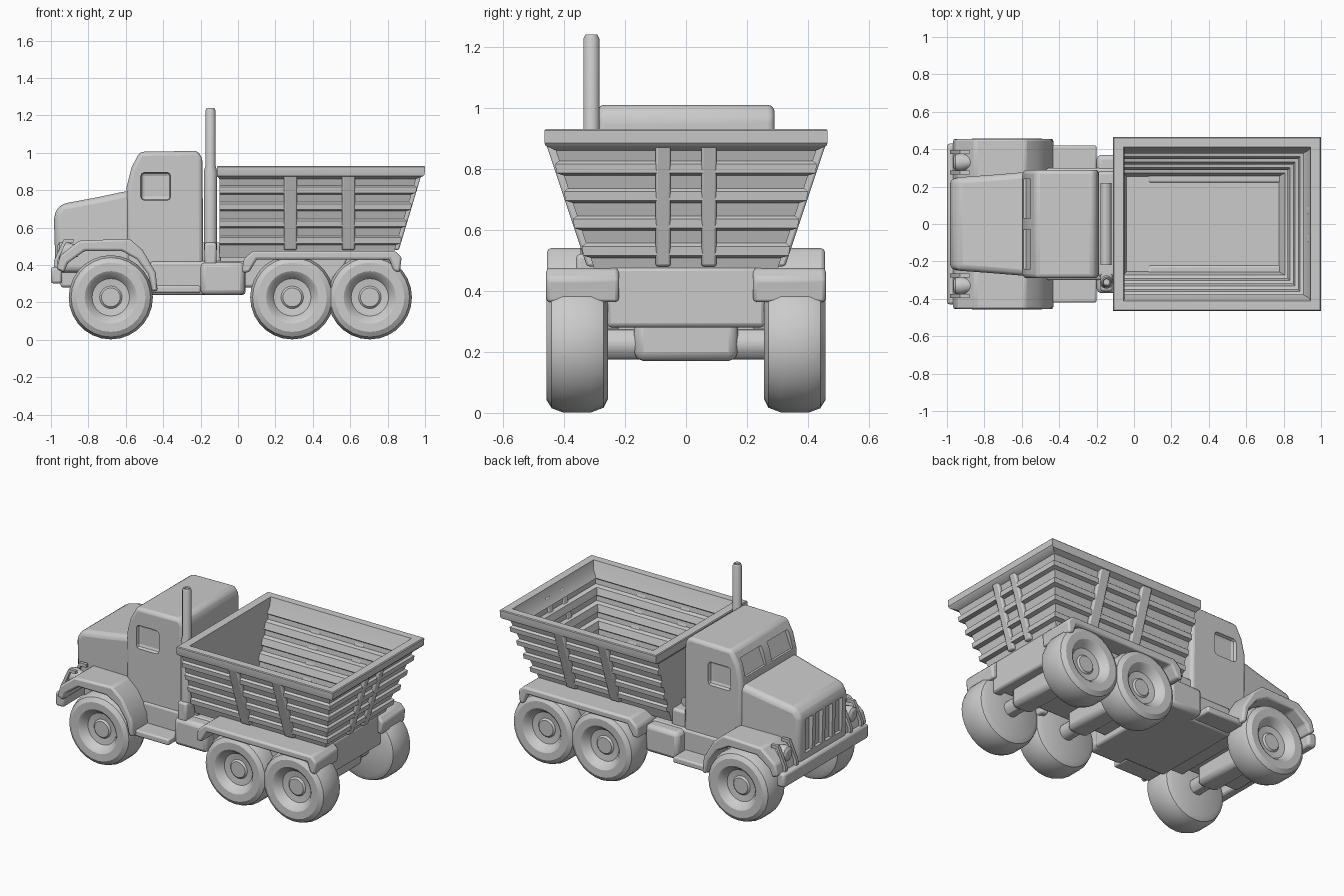
import bpy, bmesh, math

if "Cube" in bpy.data.objects:
    bpy.data.objects.remove(bpy.data.objects["Cube"])


def finish(bm, name, bevel=0.0, seg=2):
    bmesh.ops.recalc_face_normals(bm, faces=bm.faces)
    me = bpy.data.meshes.new(name)
    bm.to_mesh(me)
    bm.free()
    ob = bpy.data.objects.new(name, me)
    bpy.context.collection.objects.link(ob)
    if bevel:
        m = ob.modifiers.new("bevel", 'BEVEL')
        m.width, m.segments, m.angle_limit = bevel, seg, math.radians(25)
    return ob


def prism(name, pts, a, b, axis='y', bevel=0.0, seg=2, warp=None):
    """Extrude a profile: (x, z) along y, or (y, z) along x."""
    bm = bmesh.new()
    put = (lambda p, t: (p[0], t, p[1])) if axis == 'y' else (lambda p, t: (t, p[0], p[1]))
    lo = [bm.verts.new(put(p, a)) for p in pts]
    hi = [bm.verts.new(put(p, b)) for p in pts]
    bm.faces.new(lo)
    bm.faces.new(hi)
    n = len(pts)
    for i in range(n):
        bm.faces.new((lo[i], lo[(i + 1) % n], hi[(i + 1) % n], hi[i]))
    if warp:
        for v in bm.verts:
            warp(v.co)
    return finish(bm, name, bevel, seg)


def box(name, x, y, z, bevel=0.0):
    return prism(name, [(x[0], z[0]), (x[1], z[0]), (x[1], z[1]), (x[0], z[1])],
                 y[0], y[1], 'y', bevel)


def lathe(name, prof, loc, axis, n=28):
    """Spin (radius, offset) pairs about an axis through loc."""
    bm = bmesh.new()
    rings = []
    for r, t in prof:
        ring = []
        for i in range(n):
            c, s = r * math.cos(2 * math.pi * i / n), r * math.sin(2 * math.pi * i / n)
            co = {'x': (t, c, s), 'y': (c, t, s), 'z': (c, s, t)}[axis]
            ring.append(bm.verts.new([p + q for p, q in zip(co, loc)]))
        rings.append(ring)
    for p, q in zip(rings, rings[1:]):
        for i in range(n):
            bm.faces.new((p[i], p[(i + 1) % n], q[(i + 1) % n], q[i]))
    bm.faces.new(rings[0])
    bm.faces.new(rings[-1])
    return finish(bm, name)


def cut(target, cutter):
    m = target.modifiers.new("cut", 'BOOLEAN')
    m.operation, m.object, m.solver = 'DIFFERENCE', cutter, 'EXACT'
    cutter.hide_render = True
    cutter.hide_set(True)
    cutter.display_type = 'WIRE'


# Cab with window recesses
cab = prism("cab", [(-0.59, 0.27), (-0.595, 0.82), (-0.57, 0.92), (-0.525, 1.005),
                    (-0.215, 1.01), (-0.19, 0.97), (-0.185, 0.27)],
            -0.29, 0.29, bevel=0.022, seg=3)
for s in (-1, 1):
    y = sorted((s * 0.265, s * 0.35))
    cut(cab, box("side_window_cutter", (-0.52, -0.36), y, (0.745, 0.895), 0.02))
    y = sorted((s * 0.03, s * 0.24))
    cut(cab, prism("windscreen_cutter", [(-0.7, 0.835), (-0.577, 0.835), (-0.532, 0.95), (-0.7, 0.95)],
                   y[0], y[1]))

# Bonnet, narrowing to the nose, with grille slots


def taper(co):
    co.y *= 1 - 0.12 * min(1, (-0.55 - co.x) / 0.4)


bonnet = prism("bonnet", [(-0.975, 0.36), (-0.985, 0.67), (-0.95, 0.725), (-0.75, 0.762),
                          (-0.62, 0.79), (-0.55, 0.80), (-0.55, 0.36)],
               -0.28, 0.28, bevel=0.035, seg=3, warp=taper)
for i in range(4):
    y = -0.15 + 0.1 * i
    cut(bonnet, box("grille_cutter", (-1.1, -0.957), (y - 0.035, y + 0.035), (0.43, 0.65)))

# Bumper and chassis
box("bumper", (-1.0, -0.94), (-0.43, 0.43), (0.30, 0.39), 0.015)
box("chassis", (-0.95, 0.84), (-0.22, 0.22), (0.28, 0.46), 0.015)
box("underbody", (-0.47, 0.04), (-0.30, 0.30), (0.24, 0.42), 0.015)
box("tail_panel", (0.78, 0.84), (-0.26, 0.26), (0.28, 0.48), 0.015)

# Axles with differentials
for x in (-0.68, 0.29, 0.705):
    lathe("axle", [(0.05, -0.3), (0.05, 0.3)], (x, 0, 0.225), 'y', 12)
    box("differential", (x - 0.07, x + 0.07), (-0.17, 0.17), (0.17, 0.32), 0.03)

front_fender = [(-0.97, 0.38), (-0.95, 0.45), (-0.85, 0.53), (-0.58, 0.54), (-0.51, 0.48),
                (-0.44, 0.36), (-0.43, 0.26), (-0.46, 0.26), (-0.48, 0.35), (-0.54, 0.43),
                (-0.62, 0.475), (-0.82, 0.475), (-0.91, 0.41), (-0.93, 0.36)]
rear_fender = [(0.02, 0.36), (0.03, 0.43), (0.08, 0.475), (0.84, 0.475), (0.875, 0.44),
               (0.865, 0.36), (0.83, 0.37), (0.81, 0.43), (0.10, 0.43), (0.06, 0.36)]
tyre = [(0.02, 0.415), (0.05, 0.415), (0.06, 0.405), (0.10, 0.41), (0.125, 0.445), (0.14, 0.455),
        (0.185, 0.457), (0.212, 0.44), (0.225, 0.405), (0.225, 0.31), (0.21, 0.27),
        (0.18, 0.255), (0.02, 0.255)]

for s in (-1, 1):
    side = "right" if s > 0 else "left"
    # Wheels
    for x in (-0.68, 0.29, 0.705):
        lathe("wheel_" + side, [(r, s * t) for r, t in tyre], (x, 0, 0.227), 'y', 28)
    # Fenders, running boards, tanks
    prism("front_fender_" + side, front_fender, s * 0.22, s * 0.455, bevel=0.012)
    prism("rear_fender_" + side, rear_fender, s * 0.22, s * 0.458, bevel=0.012)
    box("running_board_" + side, (-0.46, -0.2), sorted((s * 0.26, s * 0.42)), (0.25, 0.29), 0.01)
    box("tank_" + side, (-0.2, 0.035), sorted((s * 0.22, s * 0.37)), (0.24, 0.415), 0.025)
    # Suspension strut between the rear wheels
    prism("suspension_strut_" + side, [(0.36, 0.45), (0.59, 0.45), (0.57, 0.40), (0.51, 0.33),
                                       (0.50, 0.27), (0.455, 0.27), (0.44, 0.33), (0.37, 0.40)],
          s * 0.22, s * 0.34, bevel=0.01)
    # Headlamps and guards
    lathe("headlamp_" + side, [(0.03, -0.04), (0.045, -0.03), (0.05, 0), (0.03, 0.07)],
          (-0.925, s * 0.33, 0.475), 'x', 16)
    for y in (0.275, 0.385):
        prism("lamp_guard_" + side, [(-0.985, 0.37), (-0.985, 0.42), (-0.93, 0.54), (-0.88, 0.54),
                                     (-0.88, 0.52), (-0.92, 0.52), (-0.965, 0.42), (-0.965, 0.37)],
              s * y - 0.01, s * y + 0.01)

# Cargo bed: stacked rectangular loops, corrugated outside and inside
ribs = (0.53, 0.62, 0.71, 0.80)


def slope(z):
    return (z - 0.47) / 0.40


def wall(off, z, ins=0.0):
    t = slope(z)
    return (z, 0.30 + 0.13 * t + off - ins, -0.10 + ins, 0.835 + 0.12 * t + off - ins)


outer = [wall(0, 0.44)]
for z in ribs:
    outer += [wall(0, z - 0.022), wall(0.022, z - 0.014), wall(0.016, z + 0.016), wall(0, z + 0.026)]
inner = [wall(o[1] - wall(0, o[0])[1], o[0] + 0.01, 0.042) for o in outer[1:]]
loops = outer + [wall(0, 0.86), (0.875, 0.46, -0.112, 0.99), (0.885, 0.464, -0.112, 0.998),
                 (0.925, 0.464, -0.112, 1.0), (0.93, 0.46, -0.108, 0.995),
                 (0.93, 0.412, -0.055, 0.945), (0.88, 0.395, -0.05, 0.935)]
loops += inner[::-1] + [(0.47, 0.255, -0.04, 0.775)]
bm = bmesh.new()
prev = None
for i, (z, y, x0, x1) in enumerate(loops):
    ring = [bm.verts.new(c) for c in ((x0, -y, z), (x1, -y, z), (x1, y, z), (x0, y, z))]
    if prev:
        for k in range(4):
            bm.faces.new((prev[k], prev[(k + 1) % 4], ring[(k + 1) % 4], ring[k]))
    if i in (0, len(loops) - 1):
        bm.faces.new(ring)
    prev = ring
finish(bm, "cargo_bed")

# Upright posts on the bed sides and tailgate
for x in (0.28, 0.59):
    for s in (-1, 1):
        prism("side_post", [(s * 0.28, 0.48), (s * 0.325, 0.48), (s * 0.458, 0.88), (s * 0.41, 0.88)],
              x - 0.035, x + 0.035, 'x', 0.008)
for y in (-0.075, 0.075):
    prism("tailgate_post", [(0.81, 0.48), (0.86, 0.48), (0.98, 0.88), (0.93, 0.88)],
          y - 0.025, y + 0.025, 'y', 0.008)

# Rack behind the cab, and exhaust stack
box("cab_rack", (-0.2, -0.09), (-0.28, 0.28), (0.40, 0.52), 0.015)
lathe("rack_pipe", [(0.03, -0.22), (0.03, 0.22)], (-0.15, 0, 0.55), 'y', 12)
box("exhaust_bracket", (-0.18, -0.115), (-0.36, -0.25), (0.40, 0.52), 0.012)
lathe("exhaust_stack", [(0.036, 0.48), (0.036, 0.90), (0.027, 0.93), (0.027, 1.225), (0.02, 1.24),
                        (0.015, 1.235), (0.015, 1.2)], (-0.147, -0.31, 0), 'z', 14)

# Smooth shading with sharp edges kept
for ob in bpy.context.scene.objects:
    if not ob.hide_render:
        for p in ob.data.polygons:
            p.use_smooth = True
        ob.data.set_sharp_from_angle(angle=math.radians(30))
